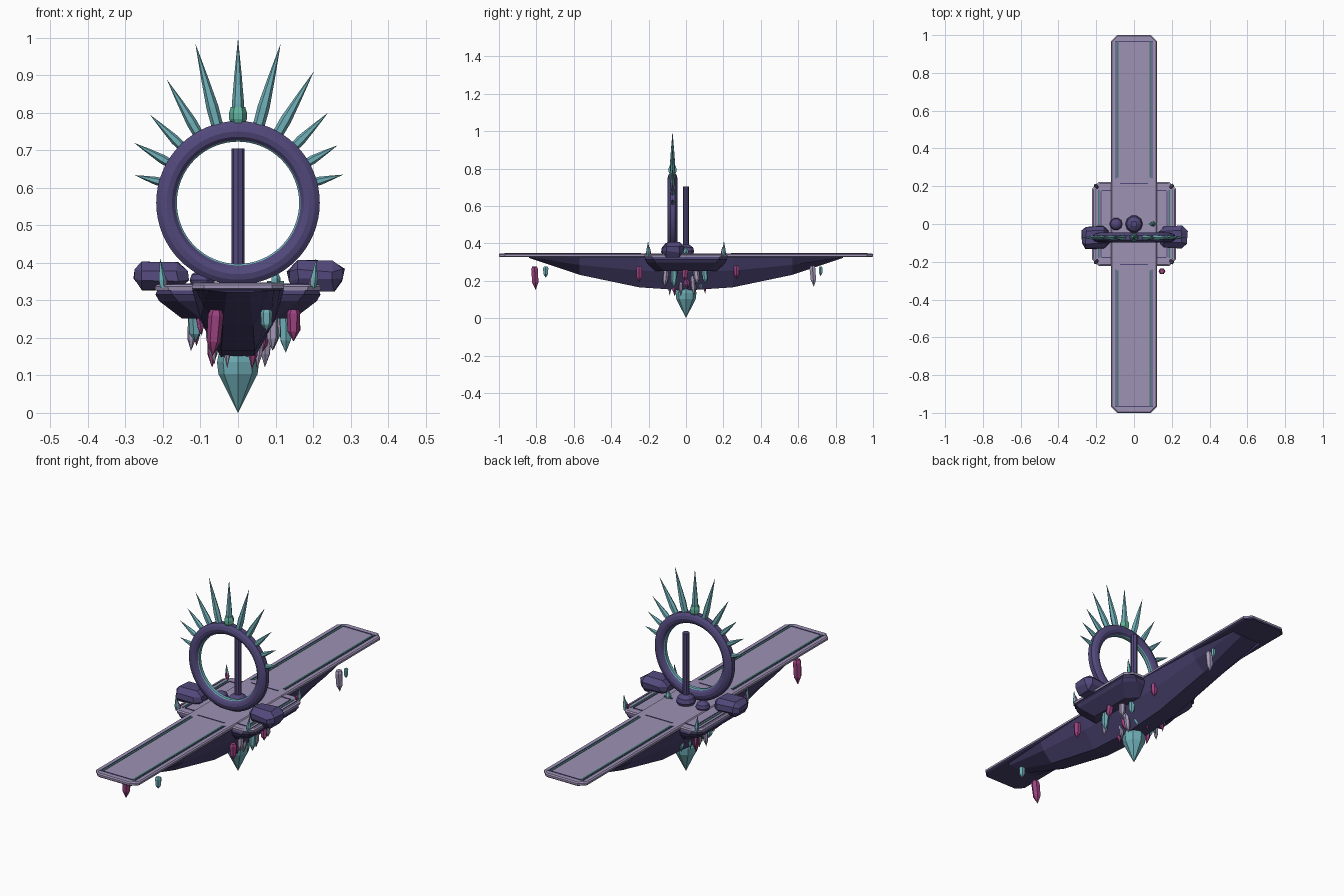
import bpy, bmesh, math, random
from math import sin, cos, pi, radians
from mathutils import Vector, Matrix, Euler

cube = bpy.data.objects.get("Cube")
if cube:
    bpy.data.objects.remove(cube, do_unlink=True)
random.seed(4)


def material(name, r, g, b):
    m = bpy.data.materials.new(name)
    m.use_nodes = True
    m.diffuse_color = (r, g, b, 1)
    m.node_tree.nodes["Principled BSDF"].inputs["Base Color"].default_value = (r, g, b, 1)
    return m


STONE = material("pale violet stone", .34, .29, .46)
RING = material("deep violet metal", .085, .066, .2)
HULL = material("dark violet rock", .064, .05, .15)
TEAL = material("teal crystal", .16, .43, .48)
PINK = material("magenta crystal", .33, .055, .22)
LILAC = material("lilac crystal", .37, .32, .48)
MINT = material("mint gem", .12, .45, .34)
INLAY = material("dark teal inlay", .06, .2, .18)


def finish(name, bm, mats, loc=(0, 0, 0), rot=(0, 0, 0)):
    bmesh.ops.recalc_face_normals(bm, faces=bm.faces)
    me = bpy.data.meshes.new(name)
    bm.to_mesh(me)
    bm.free()
    for m in mats:
        me.materials.append(m)
    ob = bpy.data.objects.new(name, me)
    ob.location, ob.rotation_euler = loc, rot
    bpy.context.collection.objects.link(ob)
    return ob


def loft(rings, wrap=False):
    """Skin a list of point rings; a ring of one point is a tip."""
    bm = bmesh.new()
    rows = [[bm.verts.new(p) for p in ring] for ring in rings]
    pairs = list(zip(rows, rows[1:])) + ([(rows[-1], rows[0])] if wrap else [])
    for a, b in pairs:
        n = max(len(a), len(b))
        for i in range(n):
            j = (i + 1) % n
            quad = [a[i % len(a)], a[j % len(a)], b[j % len(b)], b[i % len(b)]]
            bm.faces.new(list(dict.fromkeys(quad)))
    if not wrap:
        for end in (rows[0], rows[-1]):
            if len(end) > 2:
                bm.faces.new(end)
    return bm


def lathe(name, profile, sides, mat, loc=(0, 0, 0), rot=(0, 0, 0), wrap=False):
    rings = [[(r * cos(2 * pi * i / sides), r * sin(2 * pi * i / sides), z)
              for i in range(sides if r else 1)] for r, z in profile]
    return finish(name, loft(rings, wrap), [mat], loc, rot)


def octagon(x, y, c, z):
    return [(x, y - c, z), (x - c, y, z), (c - x, y, z), (-x, y - c, z),
            (-x, c - y, z), (c - x, -y, z), (x - c, -y, z), (x, c - y, z)]


def slab(name, layers, mats):
    """Stack of chamfered rectangles; downward faces take the second colour."""
    bm = loft([octagon(*layer) for layer in layers])
    bmesh.ops.recalc_face_normals(bm, faces=bm.faces)
    for f in bm.faces:
        f.material_index = int(f.normal.z < -.5 and len(mats) > 1)
    return finish(name, bm, mats)


def plate(name, x, y, z, w, d, mat, h=.003):
    bm = bmesh.new()
    bmesh.ops.create_cube(bm, size=1, matrix=Matrix.Diagonal((w, d, h, 1)))
    return finish(name, bm, [mat], (x, y, z))


def crystal(name, x, y, top, length, r, mat, tilt=(0, 0, 0)):
    lathe(name, [(r * .7, 0), (r, -.12 * length), (r * .9, -.68 * length), (0, -length)],
          6, mat, (x, y, top), tilt)


# Long deck and cross platform
slab("long_deck", [(.115, .995, .03, .326), (.123, 1, .033, .331),
                   (.123, 1, .033, .341), (.117, .994, .031, .346)], [STONE, HULL])
slab("cross_platform", [(.22, .22, .035, .326), (.222, .222, .035, .337),
                        (.215, .215, .033, .342)], [STONE, HULL])

# Rock below the platform
slab("platform_rock", [(.215, .215, .035, .328), (.22, .22, .045, .315),
                       (.21, .212, .05, .298), (.15, .165, .05, .252)], [HULL])

# Long keel with a faceted section
keel = []
for y, half, low, base in [(-.84, .095, .322, .03), (-.57, .112, .232, .04), (-.25, .122, .165, .045),
                           (0, .125, .148, .045), (.25, .122, .165, .045),
                           (.57, .112, .232, .04), (.84, .095, .322, .03)]:
    mid = low + (.328 - low) * .55
    keel.append([(half, y, .328), (half * .82, y, mid), (base, y, low),
                 (-base, y, low), (-half * .82, y, mid), (-half, y, .328)])
finish("keel", loft(keel), [HULL])

# Inlaid lines on the deck and platform
for s in (-1, 1):
    plate("deck_end_line", 0, s * .967, .3465, .2, .006, RING)
    plate("platform_cross_line", 0, s * .215, .3465, .15, .005, RING)
    for t in (-1, 1):
        plate("deck_groove", t * .096, s * .605, .3465, .005, .73, RING)
        plate("deck_inlay", t * .086, s * .605, .3467, .009, .72, INLAY)
        plate("platform_end_line", t * .147, s * .178, .3428, .052, .006, RING)
    plate("platform_groove", s * .174, 0, .3428, .006, .35, RING)
    plate("platform_inlay", s * .186, 0, .3428, .008, .36, INLAY)
    plate("platform_rim_line", s * .205, 0, .3428, .004, .37, RING)

# Standing ring with a teal liner
CENTRE = Vector((0, -.072, .56))
FACE = (pi / 2, 0, 0)
ring = lathe("ring", [(.167, -.012), (.176, -.022), (.19, -.026), (.205, -.022), (.218, -.012),
                      (.218, .012), (.205, .022), (.19, .026), (.176, .022), (.167, .012)],
             64, RING, CENTRE, FACE, wrap=True)
liner = lathe("ring_liner", [(.163, -.008), (.169, -.014), (.169, .014), (.163, .008)],
              64, TEAL, CENTRE, FACE, wrap=True)
for ob in (ring, liner):
    bpy.ops.object.select_all(action='DESELECT')
    ob.select_set(True)
    bpy.context.view_layer.objects.active = ob
    bpy.ops.object.shade_smooth_by_angle(angle=radians(15))

# Crown of spikes, fifteen degrees apart
for s, tips in ((1, [.44, .44, .405, .34, .307, .29]), (-1, [0, .44, .38, .333, .32, .285])):
    for i, tip in enumerate(tips):
        if tip:
            a = s * i * radians(15)
            n = tip - .205
            w = .008 + .032 * n
            root = CENTRE + Vector((sin(a), 0, cos(a))) * .205
            lathe("crown_spike", [(w, 0), (w * 1.05, n * .25), (w * .6, n * .6), (0, n)],
                  6, TEAL, root, (0, a, 0))
lathe("crown_gem", [(.018, 0), (.024, .012), (.024, .028), (.019, .044)],
      6, MINT, (0, -.072, .772))

# Mast and domes
lathe("mast", [(.017, 0), (.017, .365)], 8, RING, (0, 0, .34))
for x, r in ((0, .046), (-.095, .034)):
    lathe("dome", [(r * .85, 0), (r, r * .4), (r * .85, r * .85), (r * .4, r * 1.15), (0, r * 1.2)],
          10, RING, (x, 0, .34))
lathe("deck_crystal", [(.012, 0), (.014, .015), (0, .045)], 5, TEAL, (.1, 0, .343))
plate("deck_crystal_base", .1, 0, .348, .045, .008, INLAY, .006)

# Chunky boulders beside the ring
for s in (-1, 1):
    bm = bmesh.new()
    bmesh.ops.create_cube(bm, size=1, matrix=Matrix.Diagonal((.146, .118, .078, 1)))
    bmesh.ops.bevel(bm, geom=bm.edges[:], offset=.026, segments=1, affect='EDGES')
    for v in bm.verts:
        v.co += Vector([random.uniform(-.005, .005) for _ in range(3)])
    finish("boulder", bm, [RING], (s * .207, -.07, .367))

# Crystals at the platform corners
for sx in (-1, 1):
    for sy in (-1, 1):
        lathe("corner_spike", [(.008, 0), (.011, .022), (0, .08)], 5, TEAL,
              (sx * .2, sy * .203, .333), (0, sx * .1, 0))
        lathe("corner_shard", [(.006, 0), (.009, .018), (0, .05)], 5, PINK,
              (sx * .192, sy * .195, .335), (0, sx * .25, 0))

# Great crystal under the centre
lathe("great_crystal", [(.03, .26), (.056, .135), (.052, .103), (0, 0)], 8, TEAL)

# Single hanging crystals
crystal("hanging_crystal", -.058, -.81, .275, .125, .021, PINK, (.05, .08, 0))
crystal("hanging_crystal", .076, -.75, .275, .058, .016, TEAL)
crystal("hanging_crystal", .148, -.25, .275, .085, .018, PINK)
crystal("hanging_crystal", .1, .27, .28, .07, .016, PINK)
crystal("hanging_crystal", .095, .675, .28, .112, .018, LILAC, (.08, 0, 0))
crystal("hanging_crystal", .105, .72, .275, .05, .011, TEAL)

# Cluster around the great crystal, in two loops
for count, radius, top, size in ((14, .08, .235, .105), (15, .135, .262, .085)):
    for i in range(count):
        a = 2 * pi * (i + random.uniform(-.25, .25)) / count
        r = radius * random.uniform(.85, 1.15)
        crystal("cluster_crystal", r * cos(a), r * sin(a), top, size * random.uniform(.65, 1.2),
                random.uniform(.009, .018), (PINK, LILAC, TEAL)[i % 3],
                (random.uniform(-.15, .15), random.uniform(-.15, .15), a))
